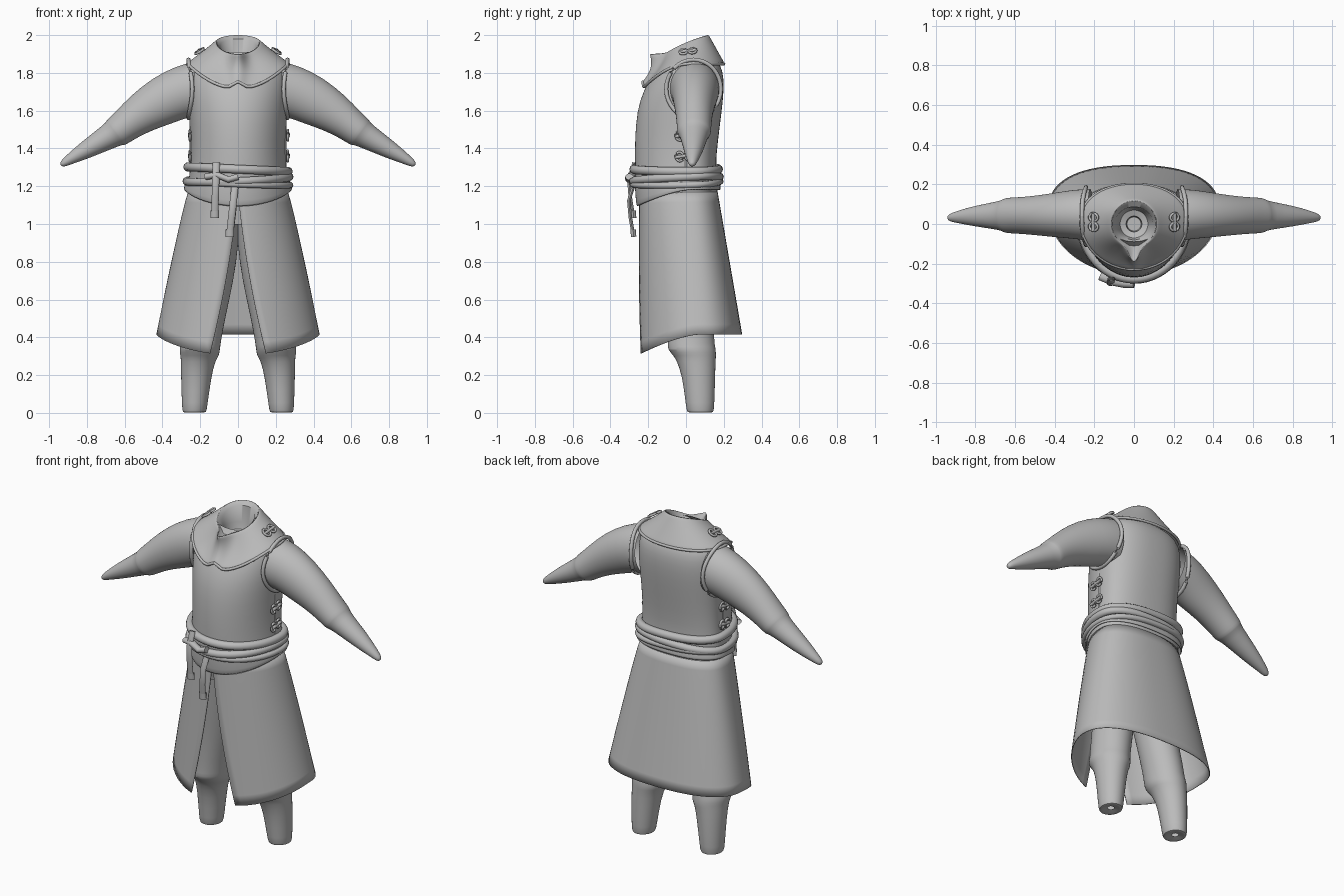
import bpy, bmesh
from math import sin, cos, pi, radians, copysign
from mathutils import Vector

if "Cube" in bpy.data.objects:
    bpy.data.objects.remove(bpy.data.objects["Cube"])

mat = bpy.data.materials.new("plain grey cloth")
mat.use_nodes = True
GREY = (0.5, 0.5, 0.5, 1)
mat.diffuse_color = GREY
mat.node_tree.nodes["Principled BSDF"].inputs["Base Color"].default_value = GREY
SEGS = 40


def finish(ob, subsurf=0, thick=0, angle=50):
    ob.data.materials.append(mat)
    bpy.ops.object.select_all(action="DESELECT")
    bpy.context.view_layer.objects.active = ob
    ob.select_set(True)
    bpy.ops.object.shade_smooth_by_angle(angle=radians(angle))
    if thick:
        m = ob.modifiers.new("thickness", "SOLIDIFY")
        m.thickness, m.offset = thick, 0
    if subsurf:
        m = ob.modifiers.new("rounding", "SUBSURF")
        m.levels = m.render_levels = subsurf
    return ob


def loft(name, rings, closed=True, cap=False, **kw):
    """Skin a list of equally long point rings."""
    bm = bmesh.new()
    rows = [[bm.verts.new(p) for p in r] for r in rings]
    n = len(rows[0])
    for a, b in zip(rows, rows[1:]):
        for i in range(n if closed else n - 1):
            j = (i + 1) % n
            bm.faces.new((a[i], a[j], b[j], b[i]))
    if cap:
        bm.faces.new(rows[-1])
    bmesh.ops.recalc_face_normals(bm, faces=bm.faces)
    me = bpy.data.meshes.new(name)
    bm.to_mesh(me)
    bm.free()
    ob = bpy.data.objects.new(name, me)
    bpy.context.collection.objects.link(ob)
    return finish(ob, **kw)


def tube(name, pts, r, cyclic=False, flat=1.0):
    """Round cord through the points, optionally flattened along y."""
    pts = [Vector(p) for p in pts]
    n = len(pts)
    rings = []
    for i, p in enumerate(pts):
        nxt = pts[(i + 1) % n] if cyclic else pts[min(i + 1, n - 1)]
        prv = pts[i - 1] if cyclic else pts[max(i - 1, 0)]
        t = (nxt - prv).normalized()
        ref = Vector((0, 1, 0)) if abs(t.z) > 0.8 else Vector((0, 0, 1))
        u = t.cross(ref).normalized()
        v = u.cross(t)
        rings.append([p + u * r * cos(a) + v * r * flat * sin(a)
                      for a in (k * pi / 5 for k in range(10))])
    if cyclic:
        rings.append(rings[0])
    return loft(name, rings, cap=not cyclic)


def body_point(phi, w, front, back, mid=0.02, flat=2.4):
    """Point on an egg section; phi runs from the front centre."""
    s, c = sin(phi), cos(phi)
    if c > 0:
        return w * s, mid + (front - mid) * c
    e = 2 / flat
    return w * copysign(abs(s) ** e, s), mid + (back - mid) * abs(c) ** e


def around(n=SEGS):
    return [2 * pi * i / n for i in range(n)]


# Sleeveless vest: z, half width, front, back
vest = [(1.12, .268, -.25, .165), (1.2, .265, -.268, .17), (1.3, .253, -.27, .155),
        (1.45, .25, -.272, .17), (1.6, .26, -.26, .19), (1.7, .266, -.228, .2),
        (1.78, .262, -.185, .2), (1.84, .25, -.14, .185), (1.88, .2, -.11, .15),
        (1.91, .14, -.09, .11)]
loft("vest", [[(*body_point(p, w, f, b), z) for p in around()]
              for z, w, f, b in vest], subsurf=1)

# Vest hem dipping to a point in front
loft("vest_hem", [[(*body_point(p, .27 + .014 * t, -.268 + .01 * t, .172 + .008 * t),
                    1.23 - t * (.05 + .09 * max(0, cos(p)) ** 1.5))
                   for p in around()] for t in (0, .5, 1)], thick=.012, subsurf=1)


# Long coat skirt with a front slit
def skirt_row(t):
    slit = .35 * t ** 1.1
    row = []
    for i in range(61):
        p = slit + (2 * pi - 2 * slit) * i / 60
        c = cos(p)
        bottom = .415 - .11 * max(0, c) ** 1.5
        x, y = body_point(p, .262 + .168 * t ** .9, -.245 - .012 * t, .165 + .13 * t,
                          .02 + .05 * t)
        row.append((x, y, 1.17 + (bottom - 1.17) * t))
    return row


loft("coat_skirt", [skirt_row(i / 14) for i in range(15)], closed=False, thick=.005)


# Shoulder cowl with raised pointed collar
def cowl_row(t):
    row = []
    for p in around(72):
        s, c = sin(p), cos(p)
        fr = max(0, c)
        tip = fr ** 24
        rim = Vector((.112 * s, -.115 * c - .075 * tip, 1.96 - .05 * c - .01 * c * c))
        x, y = body_point(p, .268, -.228, .2, flat=2.1)
        hem = Vector((x, y, 1.848 - .13 * fr ** 2 + .035 * fr ** 120))
        q = rim.lerp(hem, t)
        q.y += .025 * 4 * t * (1 - t) * fr ** 3
        row.append(q)
    return row


loft("cowl", [cowl_row(i / 8) for i in range(9)], thick=.01, subsurf=1)
tube("cowl_hem", cowl_row(1), .008, True)

# Hollow neck inside the collar
rim = cowl_row(0)
hollow = [rim, [Vector((p.x * .85, p.y * .75, p.z - .02)) for p in rim]]
for r, z in ((.08, 1.88), (.07, 1.84), (.04, 1.83), (.035, 1.78)):
    hollow.append([Vector((r * sin(p), -r * cos(p), z)) for p in around(72)])
loft("neck_hollow", hollow, cap=True)

# Arm rows: x, z, tilt, height radius, depth radius, centre y
arm = [(.22, 1.715, 5, .145, .132, .045), (.3, 1.7, 12, .14, .125, .05),
       (.4, 1.653, 25, .132, .112, .045), (.51, 1.588, 34, .108, .098, .043),
       (.59, 1.528, 36, .09, .092, .043), (.635, 1.492, 36, .084, .09, .043),
       (.65, 1.482, 36, .08, .086, .043), (.662, 1.475, 36, .07, .075, .043),
       (.8, 1.395, 34, .05, .053, .04), (.9, 1.337, 33, .026, .028, .035),
       (.932, 1.316, 33, .017, .018, .032), (.938, 1.312, 33, .006, .006, .032)]
# Leg rows: z, inner x, outer x, front, back
leg = [(.012, .215, .25, .06, .095), (.004, .185, .28, .025, .13), (0, .168, .293, .006, .145),
       (.03, .163, .297, 0, .15), (.2, .14, .302, -.02, .155), (.28, .118, .303, -.052, .157),
       (.3, .1, .305, -.065, .16), (.34, .095, .312, -.1, .158), (.36, .092, .302, -.096, .152),
       (.44, .08, .296, -.1, .148), (.6, .045, .27, -.11, .13), (.8, .005, .25, -.14, .14),
       (1.0, -.01, .235, -.17, .14)]


def bow(name, c, along, out):
    """Small knotted toggle: a peg with two cord loops."""
    c, along, out = Vector(c), Vector(along).normalized(), Vector(out).normalized()
    side = along.cross(out)
    tube(name + "_peg", [c + along * d + out * .01 for d in (-.045, -.02, .02, .045)], .009)
    for k in (-1, 1):
        mid = c + along * .024 * k
        tube(name + "_loop", [mid + along * .02 * cos(a) + side * .024 * sin(a) + out * .008
                              for a in around(14)], .007, True)


for side, label in ((1, "left"), (-1, "right")):
    loft(label + "_arm", [[(side * (x + r * sin(radians(t)) * cos(a)), cy + d * sin(a),
                            z + r * cos(radians(t)) * cos(a)) for a in around(28)]
                          for x, z, t, r, d, cy in arm], cap=True, subsurf=1)
    loft(label + "_leg", [[(side * ((i + o) / 2 + (o - i) / 2 * sin(a)),
                            (f + b) / 2 - (b - f) / 2 * cos(a), z) for a in around(28)]
                          for z, i, o, f, b in leg], subsurf=1)
    # Raised armhole edge
    tube(label + "_armhole", [(side * (.262 - .02 * abs(sin(a)) ** 3), .04 + .145 * sin(a),
                               1.715 + .155 * cos(a)) for a in around(32)], .011, True)
    bow(label + "_shoulder_bow", (side * .2, .01, 1.908), (0, 1, .1), (side * .6, 0, 1))
    for z in (1.36, 1.47):
        bow(label + "_side_bow", (side * (.256 if side > 0 else .246), -.01, z),
            (0, 1, .15), (side, 0, 0))
    # Laced side seam
    tube(label + "_side_seam", [(side * .25, .0, z) for z in (1.3, 1.4, 1.5, 1.58)], .006)


# Wrapped belt cords: z, sideways tilt, front dip, outward offset, radius
for i, (z, tilt, dip, off, r) in enumerate([(1.29, -.012, .0, .01, .024), (1.238, .012, .012, .016, .022),
                                            (1.218, -.012, .008, .02, .017)]):
    tube(f"belt_cord_{i + 1}",
         [(*body_point(p, .256 + off, -.27 - off * .6, .162 + off),
           z + tilt * sin(p) - dip * cos(p)) for p in around(56)], r, True)

# Belt knot and hanging ends
tube("belt_knot", [(-.17, -.262, 1.25), (-.11, -.288, 1.26), (-.05, -.3, 1.235), (0, -.3, 1.25)],
     .022, flat=.8)
for name, x, lean, top, low in (("long", -.115, -.008, 1.325, 1.05), ("short", -.015, -.028, 1.21, .95)):
    ys = (-.275, -.303, -.295, -.28)
    tube(name + "_belt_end", [(x + lean * k / 3, y, top + (low - top) * k / 3)
                              for k, y in enumerate(ys)], .019, flat=.5)
    tube(name + "_belt_tip", [(x + lean, -.28, low + .02), (x + lean, -.277, low - .018)],
         .023, flat=.65)
